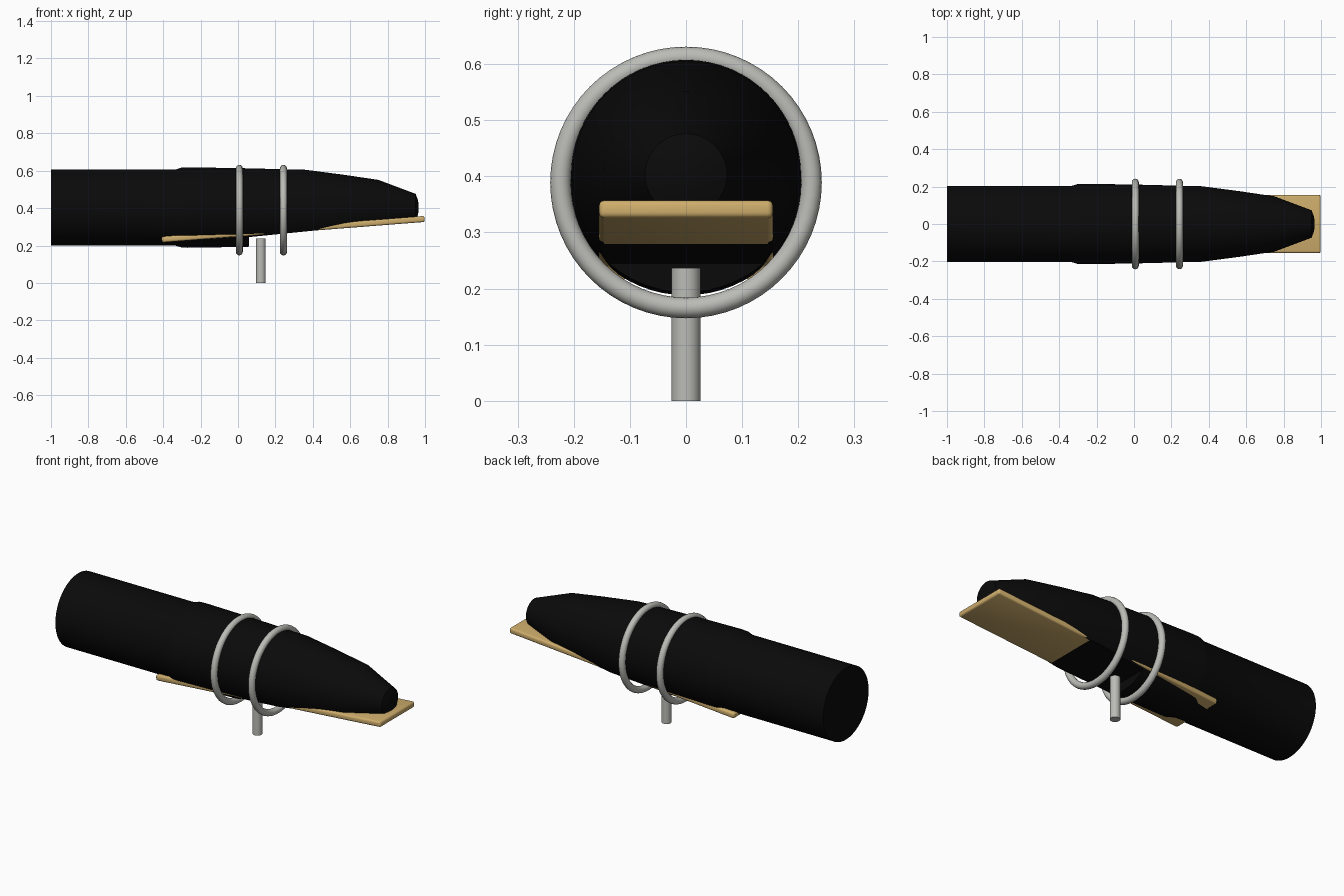
import bpy, bmesh, math
from mathutils import Vector

if "Cube" in bpy.data.objects:
    bpy.data.objects.remove(bpy.data.objects["Cube"])


def material(name, rgb):
    m = bpy.data.materials.new(name)
    m.diffuse_color = (*rgb, 1)
    m.use_nodes = True
    m.node_tree.nodes["Principled BSDF"].inputs["Base Color"].default_value = m.diffuse_color
    return m


BLACK = material("black_ebonite", (0.003, 0.003, 0.003))
CANE = material("cane_tan", (0.62, 0.42, 0.15))
METAL = material("satin_metal", (0.5, 0.5, 0.47))
AXIS_Z = 0.403


def finish(ob, name, mat, angle=35):
    ob.name = name
    ob.data.materials.clear()
    ob.data.materials.append(mat)
    bpy.ops.object.select_all(action='DESELECT')
    ob.select_set(True)
    bpy.context.view_layer.objects.active = ob
    bpy.ops.object.shade_smooth_by_angle(angle=math.radians(angle))
    return ob


def mesh_object(name, bm):
    bmesh.ops.recalc_face_normals(bm, faces=bm.faces[:])
    me = bpy.data.meshes.new(name)
    bm.to_mesh(me)
    bm.free()
    ob = bpy.data.objects.new(name, me)
    bpy.context.collection.objects.link(ob)
    return ob


# Mouthpiece body: profile (x, radius) turned about the long axis
profile = [(-1, 0.203), (-0.335, 0.203), (-0.30, 0.214), (-0.27, 0.215),
           (0.0, 0.211), (0.36, 0.202), (0.56, 0.176), (0.75, 0.148),
           (0.95, 0.073), (0.962, 0.04), (0.966, 0.015)]
SIDES = 64
bm = bmesh.new()
rings = [[bm.verts.new((x, r * math.cos(a), AXIS_Z + r * math.sin(a)))
          for a in (2 * math.pi * i / SIDES for i in range(SIDES))]
         for x, r in profile]
for a, b in zip(rings, rings[1:]):
    for i in range(SIDES):
        j = (i + 1) % SIDES
        bm.faces.new((a[i], a[j], b[j], b[i]))
bm.faces.new(rings[0])
bm.faces.new(rings[-1])
body = mesh_object("mouthpiece_body", bm)

# Sloping flat cut under the front of the body
bm = bmesh.new()
side = [bm.verts.new((x, -0.4, z))
        for x, z in [(0.06, 0.245), (1.2, 0.359), (1.2, 0.05), (0.06, 0.05)]]
face = bm.faces.new(side)
ext = bmesh.ops.extrude_face_region(bm, geom=[face])
bmesh.ops.translate(bm, vec=Vector((0, 0.8, 0)),
                    verts=[v for v in ext["geom"] if isinstance(v, bmesh.types.BMVert)])
cutter = mesh_object("table_cutter", bm)
cut = body.modifiers.new("table_cut", 'BOOLEAN')
cut.operation = 'DIFFERENCE'
cut.solver = 'EXACT'
cut.object = cutter
bpy.context.view_layer.objects.active = body
bpy.ops.object.modifier_apply(modifier=cut.name)
bpy.data.objects.remove(cutter)
finish(body, "mouthpiece_body", BLACK)

# Reed: thin tilted plank with rounded edges
tilt = math.atan2(0.11, 1.405)
bpy.ops.mesh.primitive_cube_add(size=1, location=(0.295, 0, 0.287),
                                rotation=(0, -tilt, 0))
reed = bpy.context.object
reed.scale = (1.41, 0.31, 0.032)
bpy.ops.object.transform_apply(location=False, rotation=False, scale=True)
bev = reed.modifiers.new("rounded_edges", 'BEVEL')
bev.width = 0.01
bev.segments = 3
bpy.ops.object.modifier_apply(modifier=bev.name)
finish(reed, "reed", CANE)

# Two ligature rings
for name, x in (("rear_ring", 0.007), ("front_ring", 0.243)):
    bpy.ops.mesh.primitive_torus_add(
        major_radius=0.2235, minor_radius=0.0185, major_segments=64,
        minor_segments=16, location=(x, 0, 0.389),
        rotation=(0, math.pi / 2, 0))
    finish(bpy.context.object, name, METAL, 60)

# Screw post below the rings
bpy.ops.mesh.primitive_cylinder_add(vertices=32, radius=0.026, depth=0.237,
                                    location=(0.122, 0, 0.1185))
finish(bpy.context.object, "screw_post", METAL)
